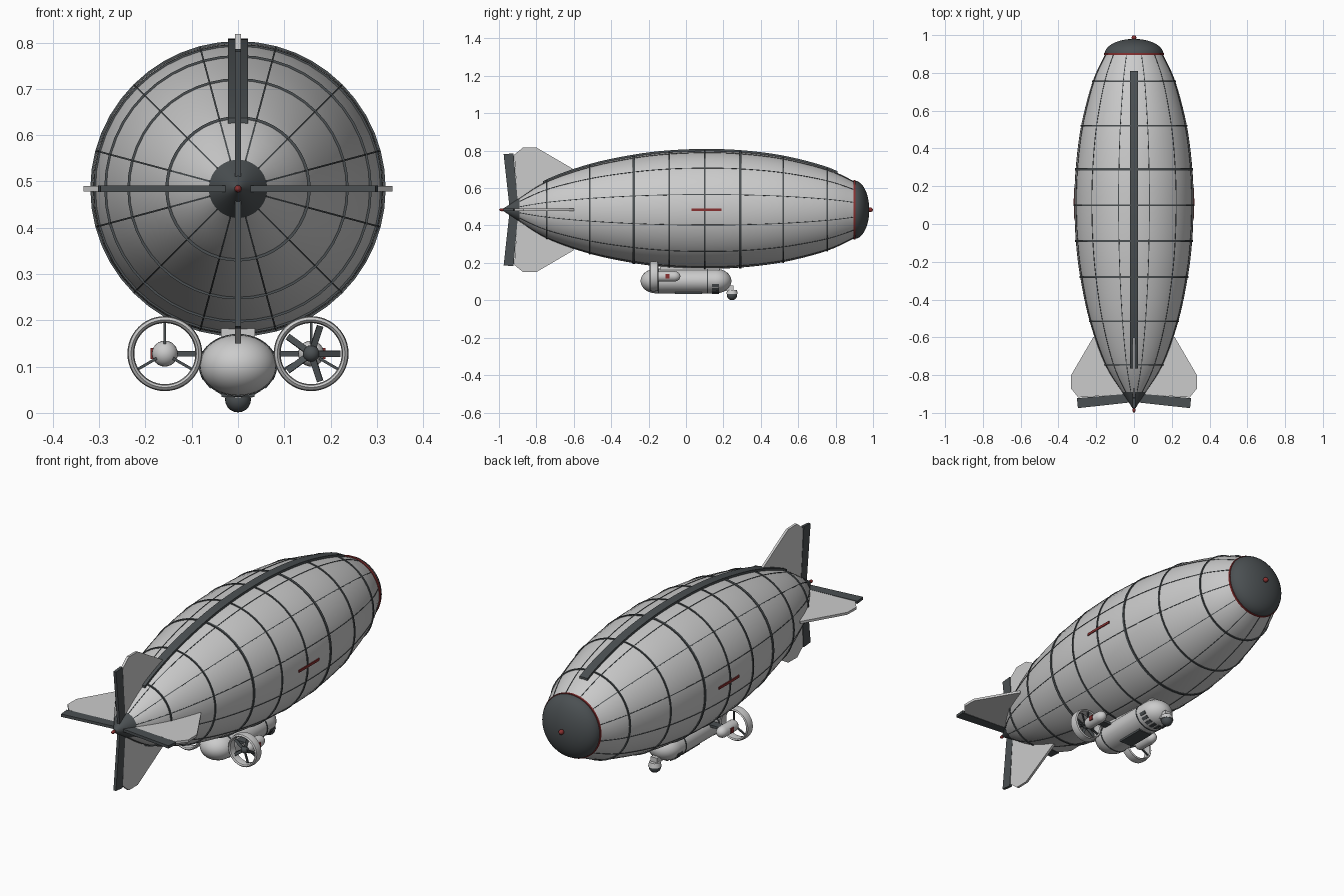
import bpy, bmesh
from math import sin, cos, pi, radians, sqrt
from mathutils import Matrix, Vector

if "Cube" in bpy.data.objects:
    bpy.data.objects.remove(bpy.data.objects["Cube"])

CZ = 0.484  # hull axis height


def material(name, c):
    m = bpy.data.materials.new(name)
    m.diffuse_color = (*c, 1)
    m.use_nodes = True
    m.node_tree.nodes["Principled BSDF"].inputs["Base Color"].default_value = m.diffuse_color
    return m


DARK = material("dark_grey", (0.07, 0.08, 0.085))
RED = material("dark_red", (0.25, 0.03, 0.03))
LIGHT = None


def finish(name, bm, mat):
    bmesh.ops.remove_doubles(bm, verts=bm.verts, dist=1e-5)
    bmesh.ops.recalc_face_normals(bm, faces=bm.faces)
    me = bpy.data.meshes.new(name)
    bm.to_mesh(me)
    bm.free()
    ob = bpy.data.objects.new(name, me)
    bpy.context.collection.objects.link(ob)
    if mat:
        me.materials.append(mat)
    bpy.ops.object.select_all(action='DESELECT')
    bpy.context.view_layer.objects.active = ob
    ob.select_set(True)
    bpy.ops.object.shade_smooth_by_angle(angle=radians(35))
    return ob


def loft(name, rings, mat=None, cap=True, closed=False):
    bm = bmesh.new()
    vs = [[bm.verts.new(p) for p in r] for r in rings]
    n = len(vs[0])
    pairs = list(zip(vs, vs[1:])) + ([(vs[-1], vs[0])] if closed else [])
    for a, b in pairs:
        for i in range(n):
            j = (i + 1) % n
            bm.faces.new((a[i], a[j], b[j], b[i]))
    if cap and not closed:
        bm.faces.new(vs[0])
        bm.faces.new(vs[-1])
    return finish(name, bm, mat)


def lathe(name, prof, mat=None, cx=0, cz=CZ, n=48, sx=1, sz=1, closed=False):
    # revolve (y, r) points about a y-parallel axis
    rings = [[(cx + r * sx * cos(2 * pi * i / n), y, cz + r * sz * sin(2 * pi * i / n))
              for i in range(n)] for y, r in prof]
    return loft(name, rings, mat, True, closed)


def hoop(name, y, r, w, t, mat=DARK, **k):
    return lathe(name, [(y - w, r - t), (y - w, r + t), (y + w, r + t), (y + w, r - t)], mat, closed=True, **k)


def ellipsoid_profile(y0, y1, r, n=12):
    c, h = (y0 + y1) / 2, (y1 - y0) / 2
    return [(c - h * cos(pi * i / n), r * sin(pi * i / n)) for i in range(n + 1)]


def box(name, lo, hi, mat=None, rot=None):
    bm = bmesh.new()
    bmesh.ops.create_cube(bm, size=1)
    lo, hi = Vector(lo), Vector(hi)
    bmesh.ops.scale(bm, vec=hi - lo, verts=bm.verts)
    bmesh.ops.translate(bm, vec=(lo + hi) / 2, verts=bm.verts)
    if rot:
        bmesh.ops.transform(bm, matrix=rot, verts=bm.verts)
    return finish(name, bm, mat)


# hull profile: key radii smoothed by Catmull-Rom
KEYS = [(-0.96, 0.005), (-0.90, 0.055), (-0.745, 0.153), (-0.515, 0.235), (-0.28, 0.285), (-0.09, 0.308),
        (0.1, 0.315), (0.29, 0.309), (0.52, 0.28), (0.755, 0.219), (0.9, 0.152)]
PROFILE = []
for i in range(len(KEYS) - 1):
    p0, p1, p2, p3 = [Vector(KEYS[min(max(k, 0), len(KEYS) - 1)]) for k in range(i - 1, i + 3)]
    for s in range(5):
        t = s / 5
        PROFILE.append(tuple(0.5 * (2 * p1 + (p2 - p0) * t + (2 * p0 - 5 * p1 + 4 * p2 - p3) * t * t
                                    + (3 * p1 - p0 - 3 * p2 + p3) * t ** 3)))
PROFILE.append(KEYS[-1])


def hull_r(y):
    for (a, ra), (b, rb) in zip(PROFILE, PROFILE[1:]):
        if a <= y <= b:
            return ra + (rb - ra) * (y - a) / (b - a)
    return 0.15


def strip(name, ang, y0, y1, hw, out, mat=DARK, n=36):
    # raised band lying along the hull at a given angle
    u, v = Vector((cos(ang), 0, sin(ang))), Vector((-sin(ang), 0, cos(ang)))
    rings = []
    for i in range(n + 1):
        y = y0 + (y1 - y0) * i / n
        c = Vector((0, y, CZ))
        r = hull_r(y)
        rings.append([c + u * (r + o) + v * w for o, w in ((-0.01, -hw), (out, -hw), (out, hw), (-0.01, hw))])
    return loft(name, rings, mat)


lathe("hull", PROFILE)
for i, (y, r) in enumerate(KEYS[2:-1]):
    big = y in (-0.28, 0.29)
    hoop(f"hull_ring_{i}", y, r, 0.006 if big else 0.004, 0.004)
for k in range(12):
    strip(f"hull_seam_{k}", radians(15 + 30 * k), -0.89, 0.9, 0.0018, 0.002)
strip("top_spine", pi / 2, -0.765, 0.81, 0.022, 0.010)
for k in range(2):
    strip(f"side_stripe_{k}", pi * k, 0.03, 0.19, 0.006, 0.004, RED, 8)

# nose and tail
lathe("nose_cap", [(0.897, 0.15)] + [(0.9 + 0.08 * sin(a), 0.156 * cos(a)) for a in [pi / 2 * i / 10 for i in range(11)]], DARK)
hoop("nose_ring", 0.9, 0.155, 0.005, 0.004, RED)
lathe("nose_tip", ellipsoid_profile(0.972, 0.999, 0.0125), RED, n=16)
lathe("tail_cone", [(-0.89, 0.05), (-0.89, 0.063), (-0.975, 0.008), (-0.977, 0)], DARK)
lathe("tail_tip", ellipsoid_profile(-0.999, -0.97, 0.008), RED, n=12)

# four fins, each with a hinged control surface
FIN = [(-0.598, 0.215), (-0.80, 0.333), (-0.87, 0.334), (-0.918, 0.295), (-0.90, 0.03), (-0.65, 0.12)]
RUDDER = [(-0.922, 0.302), (-0.975, 0.297), (-0.945, 0.025), (-0.898, 0.025)]
for k in range(4):
    a = pi / 2 * k
    u, v = Vector((cos(a), 0, sin(a))), Vector((-sin(a), 0, cos(a)))
    for name, pts, t in (("fin", FIN, 0.006), ("rudder", RUDDER, 0.007)):
        loft(f"{name}_{k}", [[Vector((0, y, CZ)) + u * r + v * s for y, r in pts] for s in (-t, t)],
             DARK if name == "rudder" else None)

# gondola
GZ = 0.103
body = [(-0.243 + 0.085 * (1 - cos(a)), sin(a)) for a in [pi / 2 * i / 8 for i in range(9)]]
body += [(0.243 - 0.085 * (1 - cos(a)), sin(a)) for a in [pi / 2 * i / 8 for i in range(8, -1, -1)]]
lathe("gondola", body, cz=GZ, sx=0.083, sz=0.066, n=40)
for i, y in enumerate((-0.147, 0.115)):
    hoop(f"gondola_band_{i}", y, 1, 0.003, 0.025, cz=GZ, sx=0.083, sz=0.066, n=40)
box("gondola_mount", (-0.037, -0.14, 0.15), (0.037, 0.18, 0.2))
box("belly_panel", (-0.036, -0.06, 0.034), (0.036, 0.085, 0.055), DARK)
for k in range(8):
    a = radians(200 + 20 * k)
    x, z = 0.081 * cos(a), GZ + 0.065 * sin(a)
    box(f"gondola_window_{k}", (-0.004, -0.018, -0.008), (0.004, 0.018, 0.008), DARK,
        Matrix.Translation((x, 0.158, z)) @ Matrix.Rotation(-a, 4, 'Y'))

# camera ball under the gondola nose
lathe("camera_ball", ellipsoid_profile(0.218, 0.274, 0.028), DARK, cz=0.029, n=20)
bm = bmesh.new()
bmesh.ops.create_cone(bm, cap_ends=True, segments=24, radius1=0.031, radius2=0.026, depth=0.022,
                      matrix=Matrix.Translation((0, 0.246, 0.044)))
finish("camera_collar", bm, None)
box("camera_bracket", (-0.017, 0.205, 0.05), (0.017, 0.255, 0.078))

# ducted engines on both sides
EZ, EX = 0.128, 0.158
for side, s in (("right", 1), ("left", -1)):
    cx = s * EX
    duct = [(-0.195, 0.073), (-0.190, 0.079), (-0.172, 0.081), (-0.152, 0.078), (-0.147, 0.073),
            (-0.152, 0.068), (-0.172, 0.066), (-0.190, 0.068)]
    lathe(f"duct_{side}", duct, cx=cx, cz=EZ, closed=True)
    lathe(f"engine_pod_{side}", [(-0.168 + 0.027 * (1 - cos(pi / 12 * i)), 0.028 * sin(pi / 12 * i)) for i in range(7)]
          + [(-0.03 - 0.035 * (1 - cos(pi / 12 * i)), 0.028 * sin(pi / 12 * i)) for i in range(6, -1, -1)],
          cx=cx, cz=EZ, n=24)
    box(f"engine_arm_{side}", (min(s * 0.07, cx), -0.12, EZ - 0.006), (max(s * 0.07, cx), -0.08, EZ + 0.006), DARK)
    xo = cx + s * 0.027
    box(f"engine_mark_{side}", (xo - 0.004, -0.11, EZ - 0.012), (xo + 0.004, -0.088, EZ + 0.012), RED)
    for k in range(3):
        box(f"duct_strut_{side}_{k}", (0.015, -0.004, -0.003), (0.069, 0.004, 0.003), DARK,
            Matrix.Translation((cx, -0.155, EZ)) @ Matrix.Rotation(-radians(90 + 120 * k), 4, 'Y'))

# propeller in the right duct
lathe("propeller_hub", ellipsoid_profile(-0.19, -0.155, 0.018), DARK, cx=EX, cz=EZ, n=20)
for k in range(5):
    box(f"propeller_blade_{k}", (0.008, -0.002, -0.007), (0.063, 0.002, 0.007), DARK,
        Matrix.Translation((EX, -0.175, EZ)) @ Matrix.Rotation(-radians(72 * k), 4, 'Y') @ Matrix.Rotation(0.35, 4, 'X'))
